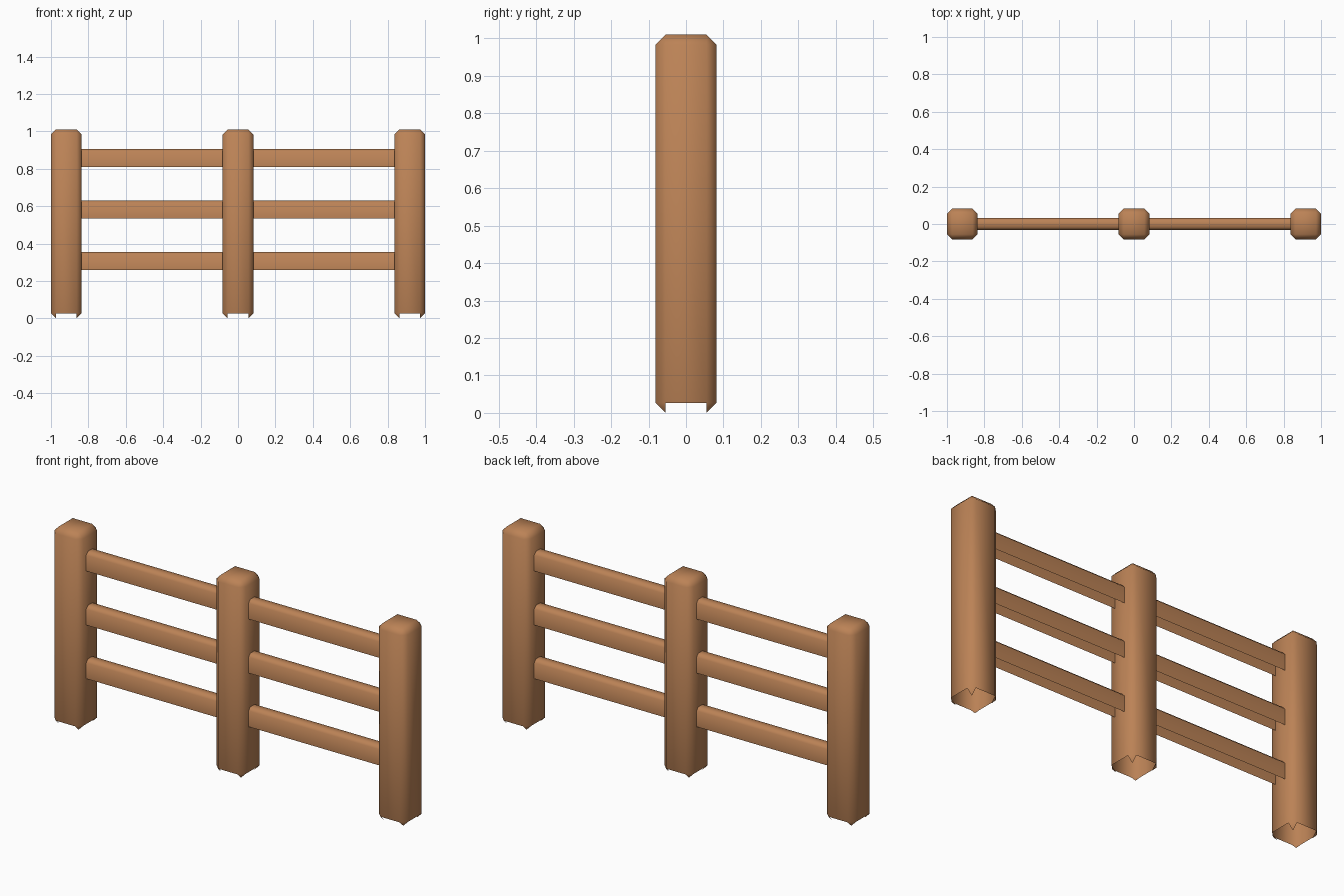
import bpy
import bmesh

if "Cube" in bpy.data.objects:
    bpy.data.objects.remove(bpy.data.objects["Cube"])

wood = bpy.data.materials.new("warm_wood")
wood.diffuse_color = (0.50, 0.225, 0.093, 1.0)
wood.use_nodes = True
wood.node_tree.nodes["Principled BSDF"].inputs["Base Color"].default_value = wood.diffuse_color

HALF = 0.082      # post half width
POST_H = 1.01
POST_X = 0.918
BEVEL = 0.027


def add_object(name, bm):
    mesh = bpy.data.meshes.new(name)
    bm.to_mesh(mesh)
    bm.free()
    mesh.materials.append(wood)
    for p in mesh.polygons:
        p.use_smooth = True
    obj = bpy.data.objects.new(name, mesh)
    bpy.context.collection.objects.link(obj)
    return obj


def make_post(name, x):
    # bevelled block, open underneath with only the corner tips left
    bm = bmesh.new()
    bmesh.ops.create_cube(bm, size=1)
    for v in bm.verts:
        v.co.x = v.co.x * 2 * HALF + x
        v.co.y *= 2 * HALF
        v.co.z = (v.co.z + 0.5) * POST_H
    bmesh.ops.bevel(bm, geom=bm.edges[:], offset=BEVEL, segments=1,
                    profile=0.5, affect='EDGES')
    bm.normal_update()
    under = [f for f in bm.faces if f.normal.z < -0.1 and len(f.verts) == 4]
    bmesh.ops.delete(bm, geom=under, context='FACES')
    add_object(name, bm)


def make_rail(name, x0, x1, z):
    # rail with chamfered top edges and an open underside
    w, h, c = 0.032, 0.096, 0.015
    profile = [(-w, 0), (-w, h - c), (-w + c, h),
               (w - c, h), (w, h - c), (w, 0)]
    bm = bmesh.new()
    a = [bm.verts.new((x0, y, z + dz)) for y, dz in profile]
    b = [bm.verts.new((x1, y, z + dz)) for y, dz in profile]
    for i in range(len(profile) - 1):
        bm.faces.new((a[i], b[i], b[i + 1], a[i + 1]))
    bm.normal_update()
    add_object(name, bm)


# posts
for label, x in (("left", -POST_X), ("middle", 0.0), ("right", POST_X)):
    make_post(label + "_post", x)

# three rails in each bay
start, end = HALF - 0.004, POST_X - HALF + 0.004
for level, z in (("lower", 0.259), ("centre", 0.533), ("upper", 0.809)):
    make_rail("left_%s_rail" % level, -end, -start, z)
    make_rail("right_%s_rail" % level, start, end, z)
